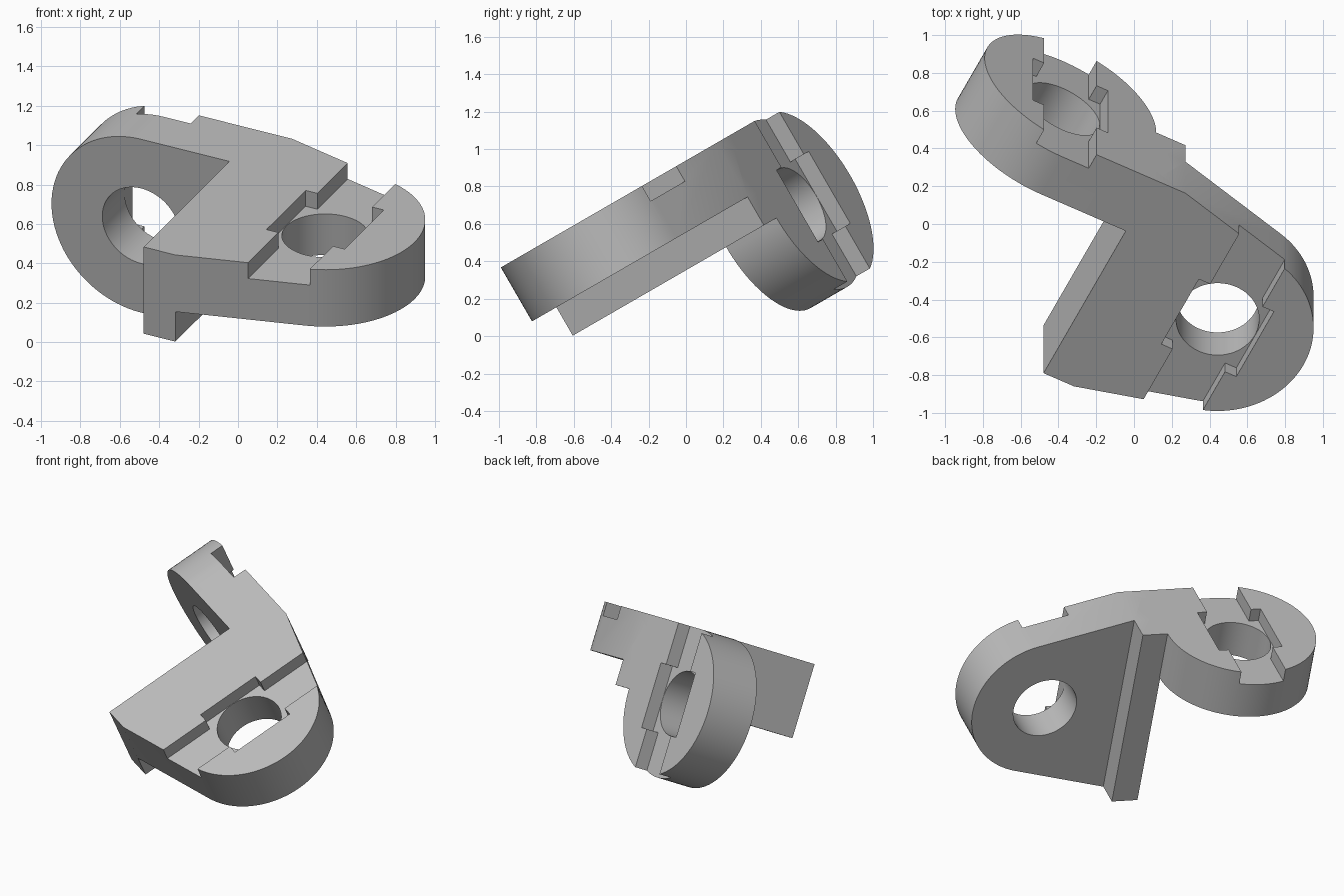
import bpy, bmesh
from math import cos, sin, pi, atan2, acos, hypot, radians
from mathutils import Matrix

cube = bpy.data.objects.get("Cube")
if cube:
    bpy.data.objects.remove(cube, do_unlink=True)

# Part dimensions, in the bracket's own square frame
R, HOLE = 0.508, 0.222                # lug and bore radius
SLOT, POCKET = 0.155, 0.222           # half widths of groove and pocket
LEFT, RIB = -0.23, -0.05              # rib sides
FRONT, BACK, INNER = -0.61, 0.71, 0.362
TOP, UNDER, BOTTOM = 0.813, 0.48, 0.305
DEPTH = 0.093                         # groove depth
FLAT_LUG = (0.47, 0.05)
UPRIGHT_LUG = (LEFT - R + 0.006, BOTTOM)


def prism(name, points, axis, lo, hi):
    """Extrude a 2D outline along y (upright) or z (flat)."""
    place = (lambda a, b, h: (a, h, b)) if axis == "y" else (lambda a, b, h: (a, b, h))
    bm = bmesh.new()
    low = [bm.verts.new(place(a, b, lo)) for a, b in points]
    high = [bm.verts.new(place(a, b, hi)) for a, b in points]
    bm.faces.new(low)
    bm.faces.new(high)
    n = len(points)
    for i in range(n):
        j = (i + 1) % n
        bm.faces.new((low[i], low[j], high[j], high[i]))
    bmesh.ops.recalc_face_normals(bm, faces=bm.faces)
    mesh = bpy.data.meshes.new(name)
    bm.to_mesh(mesh)
    bm.free()
    obj = bpy.data.objects.new(name, mesh)
    bpy.context.collection.objects.link(obj)
    return obj


def arc(center, radius, start, end, steps):
    return [(center[0] + radius * cos(start + (end - start) * i / steps),
             center[1] + radius * sin(start + (end - start) * i / steps))
            for i in range(steps + 1)]


def rect(x0, x1, y0, y1):
    return [(x0, y0), (x1, y0), (x1, y1), (x0, y1)]


def tangent(center, point, side):
    """Angle at which a line from the point touches the lug circle."""
    dx, dy = point[0] - center[0], point[1] - center[1]
    return atan2(dy, dx) + side * acos(R / hypot(dx, dy))


def combine(target, tool, operation):
    mod = target.modifiers.new("join", "BOOLEAN")
    mod.object, mod.operation, mod.solver = tool, operation, "EXACT"
    bpy.context.view_layer.update()
    graph = bpy.context.evaluated_depsgraph_get()
    mesh = bpy.data.meshes.new_from_object(target.evaluated_get(graph))
    target.modifiers.clear()
    target.data = mesh
    bpy.data.objects.remove(tool, do_unlink=True)


def cut_lug(target, center, axis, lo, hi, floor):
    """Bore, long groove and square pocket of one lug."""
    x, y = center
    bore = arc(center, HOLE - 0.002, 0, 2 * pi, 72)[:-1]
    groove = rect(x - SLOT, x + SLOT, y - 1, y + 1)
    pocket = rect(x - POCKET, x + POCKET, y - POCKET, y + POCKET)
    for points, start in ((groove, floor), (pocket, floor), (bore, lo - 0.1)):
        combine(target, prism("cutter", points, axis, start, hi + 0.1), "DIFFERENCE")


# Flat plate: tapered sides running tangent into a round lug
front_corner, back_corner = (RIB, FRONT), (RIB, BACK)
a0 = tangent(FLAT_LUG, front_corner, 1)
a1 = tangent(FLAT_LUG, back_corner, -1)
while a0 > 0:
    a0 -= 2 * pi
while a1 < 0:
    a1 += 2 * pi
outline = [(LEFT, FRONT), front_corner] + arc(FLAT_LUG, R, a0, a1, 48)
outline += [back_corner, (LEFT, BACK)]
bracket = prism("angle_bracket", outline, "z", UNDER, TOP)
cut_lug(bracket, FLAT_LUG, "z", UNDER, TOP, TOP - DEPTH)

# Upright plate: round lug joined to the end of the rib
x = UPRIGHT_LUG[0]
outline = [(RIB, BOTTOM), (RIB, TOP)] + arc(UPRIGHT_LUG, R, pi / 2, 2 * pi, 72)
upright = prism("upright_plate", outline, "y", INNER, BACK)
cut_lug(upright, UPRIGHT_LUG, "y", INNER, BACK, BACK - DEPTH)

# Rib under the flat plate
rib = prism("rib", rect(LEFT, RIB, FRONT, BACK), "z", BOTTOM, TOP)
combine(bracket, rib, "UNION")
combine(bracket, upright, "UNION")

# Tilt into the resting pose
bracket.data.transform(Matrix.Rotation(radians(30), 4, "X") @ Matrix.Rotation(radians(-26.6), 4, "Z"))

grey = bpy.data.materials.new("plain_grey")
grey.use_nodes = True
grey.diffuse_color = (0.5, 0.5, 0.5, 1)
grey.node_tree.nodes["Principled BSDF"].inputs["Base Color"].default_value = (0.5, 0.5, 0.5, 1)
bracket.data.materials.clear()
bracket.data.materials.append(grey)

bpy.ops.object.select_all(action="DESELECT")
bracket.select_set(True)
bpy.context.view_layer.objects.active = bracket
bpy.ops.object.shade_smooth_by_angle(angle=radians(20))
